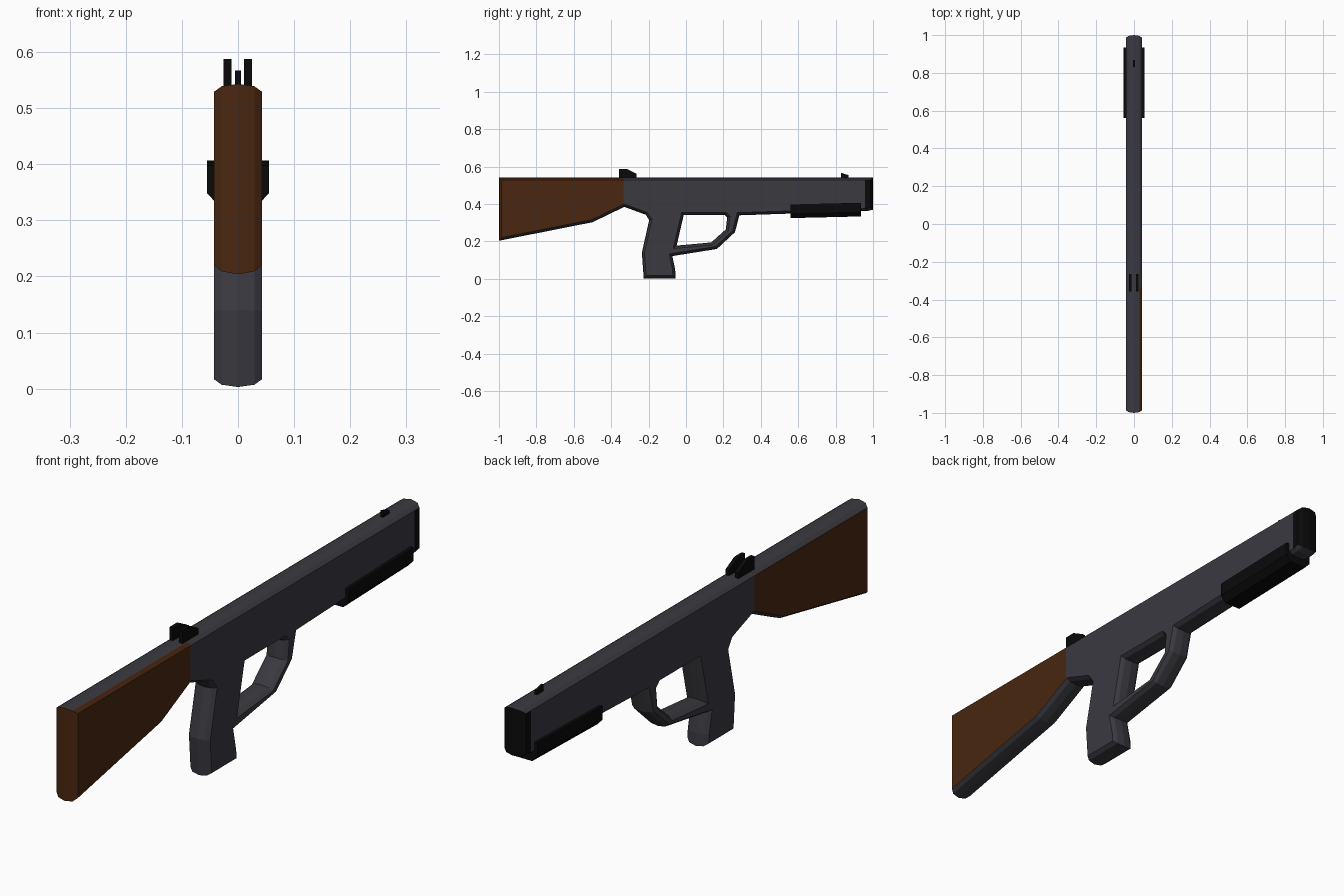
import bpy, bmesh
from mathutils import Vector

if "Cube" in bpy.data.objects:
    bpy.data.objects.remove(bpy.data.objects["Cube"])


def material(name, rgb):
    m = bpy.data.materials.new(name)
    m.diffuse_color = (*rgb, 1)
    m.use_nodes = True
    m.node_tree.nodes["Principled BSDF"].inputs["Base Color"].default_value = m.diffuse_color
    return m


GREY = material("gunmetal grey", (0.042, 0.041, 0.051))
BROWN = material("walnut brown", (0.068, 0.020, 0.005))
BLACK = material("matte black", (0.003, 0.003, 0.003))


def inset(loop, d):
    """Mitred offset of a loop towards its left side."""
    out, n = [], len(loop)
    for i in range(n):
        p, q, r = (Vector(loop[(i + k) % n]) for k in (-1, 0, 1))
        a, b = (q - p).normalized(), (r - q).normalized()
        na, nb = Vector((-a.y, a.x)), Vector((-b.y, b.x))
        out.append(q + (na + nb) * (d / (1 + na.dot(nb))))
    return out


def finish(bm, name, mats):
    me = bpy.data.meshes.new(name)
    bm.to_mesh(me)
    bm.free()
    for m in mats:
        me.materials.append(m)
    ob = bpy.data.objects.new(name, me)
    bpy.context.collection.objects.link(ob)
    return ob


def plate(loops, rings):
    """Side profile in y-z (outline plus holes) swept through rings of (x, inset)."""
    bm = bmesh.new()
    caps = ([], [])
    for loop in loops:
        vs = [[bm.verts.new((x, p[0], p[1])) for p in inset(loop, d)] for x, d in rings]
        n = len(loop)
        for a, b in zip(vs, vs[1:]):
            for i in range(n):
                j = (i + 1) % n
                bm.faces.new((a[i], a[j], b[j], b[i]))
        for cap, ring in zip(caps, (vs[0], vs[-1])):
            cap += [bm.edges.get((ring[i], ring[(i + 1) % n])) for i in range(n)]
    for cap in caps:
        bmesh.ops.triangle_fill(bm, edges=cap, use_beauty=True)
    bmesh.ops.recalc_face_normals(bm, faces=bm.faces)
    return bm


# Body: stock, receiver, grip and trigger guard in one chamfered profile
outline = [(-1, 0.543), (-1, 0.204), (-0.5, 0.303), (-0.33, 0.385), (-0.215, 0.343),
           (-0.197, 0.315), (-0.236, 0.14), (-0.226, 0.003), (-0.055, 0.003),
           (-0.058, 0.05), (-0.073, 0.122), (0.165, 0.16), (0.262, 0.25), (0.285, 0.34),
           (0.97, 0.363), (1, 0.37), (1, 0.543)]
guard_hole = [(-0.05, 0.178), (0.135, 0.195), (0.213, 0.265), (0.22, 0.33),
              (0.208, 0.342), (-0.012, 0.342)][::-1]
bm = plate([outline, guard_hole],
           [(-0.043, 0.014), (-0.029, 0.004), (0, 0), (0.029, 0.004), (0.043, 0.014)])
for y in (-0.335, 0.957):
    bmesh.ops.bisect_plane(bm, geom=bm.verts[:] + bm.edges[:] + bm.faces[:],
                           plane_co=(0, y, 0), plane_no=(0, 1, 0))
bm.normal_update()
for f in bm.faces:
    c, n = f.calc_center_median(), f.normal
    side, top_right = abs(n.x) > 0.9, n.z > 0.3 and c.x > 0.03
    if c.y < -0.335 and (side or n.y < -0.5 or top_right):
        f.material_index = 1
    elif c.y > 0.957 and (side or n.y > 0.5):
        f.material_index = 2
finish(bm, "gun_body", [GREY, BROWN, BLACK])

# Fore-end grip: trough section, slightly tilted upwards to the muzzle
section = [(-0.055, 0.398), (-0.055, 0.348), (-0.033, 0.325),
           (0.033, 0.325), (0.055, 0.348), (0.055, 0.398)]
bm = bmesh.new()
ends = [[bm.verts.new((x, y, z + dz)) for x, z in section]
        for y, dz in ((0.56, 0), (0.935, 0.009))]
for i in range(6):
    j = (i + 1) % 6
    bm.faces.new((ends[0][i], ends[0][j], ends[1][j], ends[1][i]))
for e in ends:
    bm.faces.new(e)
bmesh.ops.recalc_face_normals(bm, faces=bm.faces)
finish(bm, "fore_grip", [BLACK])

# Sights
rear = [(-0.357, 0.535), (-0.265, 0.535), (-0.265, 0.562), (-0.315, 0.588), (-0.357, 0.588)]
for name, x in (("rear_sight_left", -0.019), ("rear_sight_right", 0.018)):
    finish(plate([rear], [(x - 0.007, 0), (x + 0.007, 0)]), name, [BLACK])
front = [(0.83, 0.535), (0.868, 0.535), (0.868, 0.555), (0.83, 0.567)]
finish(plate([front], [(-0.005, 0), (0.005, 0)]), "front_sight", [BLACK])
